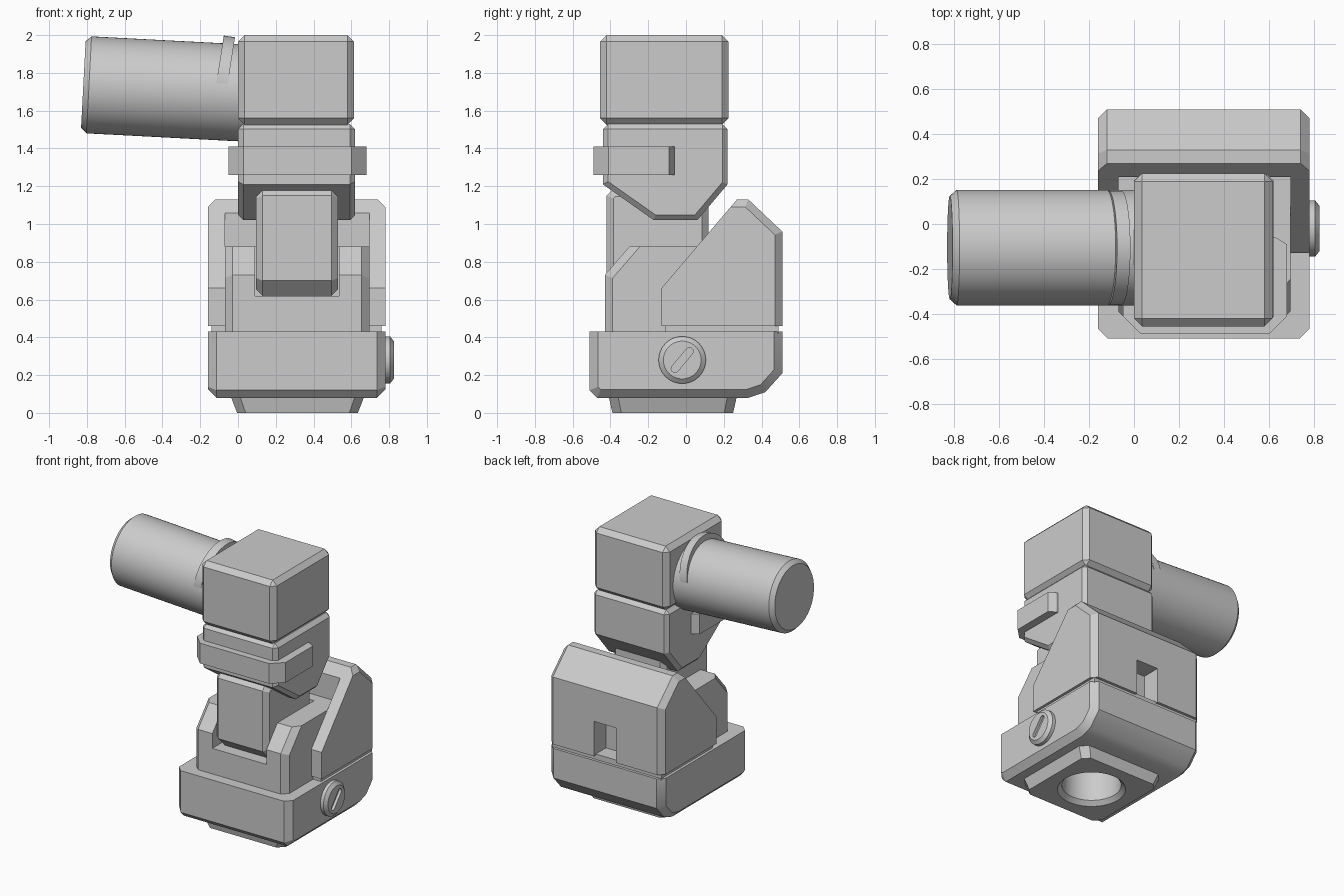
import bpy, bmesh
from math import radians, cos, sin, pi
from mathutils import Matrix

if "Cube" in bpy.data.objects:
    bpy.data.objects.remove(bpy.data.objects["Cube"], do_unlink=True)

GREY = (0.6, 0.6, 0.6, 1)
grey = bpy.data.materials.new("plain grey")
grey.use_nodes = True
grey.diffuse_color = GREY
grey.node_tree.nodes["Principled BSDF"].inputs["Base Color"].default_value = GREY


def finish(bm, name):
    bmesh.ops.recalc_face_normals(bm, faces=bm.faces[:])
    mesh = bpy.data.meshes.new(name)
    bm.to_mesh(mesh)
    bm.free()
    obj = bpy.data.objects.new(name, mesh)
    bpy.context.collection.objects.link(obj)
    mesh.materials.append(grey)
    return obj


def prism(name, pts, lo, hi, axis="x", bevel=0, rule=None):
    """Extrude an outline along x (points y,z) or z (points x,y); chamfer edges picked by rule."""
    bm = bmesh.new()
    place = (lambda t, u, v: (t, u, v)) if axis == "x" else (lambda t, u, v: (u, v, t))
    near, far = [[bm.verts.new(place(t, u, v)) for u, v in pts] for t in (lo, hi)]
    bm.faces.new(near)
    bm.faces.new(far)
    for i in range(len(pts)):
        j = (i + 1) % len(pts)
        bm.faces.new((near[i], near[j], far[j], far[i]))
    if bevel:
        def chosen(e):
            a, b = e.verts[0].co, e.verts[1].co
            return rule is None or rule((a + b) / 2, (b - a).normalized())
        bmesh.ops.recalc_face_normals(bm, faces=bm.faces[:])
        bmesh.ops.bevel(bm, geom=[e for e in bm.edges if chosen(e)], offset=bevel,
                        segments=1, profile=0.5, affect="EDGES", clamp_overlap=True)
    return finish(bm, name)


def box(name, x, y, z, bevel=0, rule=None):
    return prism(name, [(x[0], y[0]), (x[1], y[0]), (x[1], y[1]), (x[0], y[1])],
                 z[0], z[1], "z", bevel, rule)


def lathe(name, profile, loc, tilt, segs=64):
    """Closed round solid from (radius, height) rings, tilted about y."""
    bm = bmesh.new()
    rings = [[bm.verts.new((r * cos(2 * pi * i / segs), r * sin(2 * pi * i / segs), h))
              for i in range(segs)] for r, h in profile]
    for a, b in zip(rings, rings[1:]):
        for i in range(segs):
            j = (i + 1) % segs
            bm.faces.new((a[i], a[j], b[j], b[i]))
    bm.faces.new(rings[0])
    bm.faces.new(rings[-1])
    bm.transform(Matrix.Translation(loc) @ Matrix.Rotation(radians(tilt), 4, "Y"))
    return finish(bm, name)


def activate(obj):
    bpy.ops.object.select_all(action="DESELECT")
    obj.select_set(True)
    bpy.context.view_layer.objects.active = obj


def cut(obj, *cutters):
    activate(obj)
    for cutter in cutters:
        cutter.hide_render = True
        mod = obj.modifiers.new("cut", "BOOLEAN")
        mod.operation, mod.solver, mod.object = "DIFFERENCE", "EXACT", cutter
        bpy.ops.object.modifier_apply(modifier=mod.name)
        bpy.data.objects.remove(cutter, do_unlink=True)


def smooth(obj):
    activate(obj)
    bpy.ops.object.shade_smooth_by_angle(angle=radians(30))


def on_cap(d):
    return abs(d.x) < 0.5


# Base with sloped rear underside, tapered foot and round socket
base = prism("base", [(-.51, .43), (-.51, .12), (-.47, .08), (.33, .08), (.42, .11),
                      (.51, .21), (.51, .43)], -.16, .78, bevel=.045,
             rule=lambda m, d: on_cap(d) and m.z < .42)
foot = box("foot", (-.04, .67), (-.41, .27), (0, .09), .05, lambda m, d: abs(d.z) > .5)
for v in foot.data.vertices:
    if v.co.z < .01:
        v.co.x = .315 + (v.co.x - .315) * .9
        v.co.y = -.07 + (v.co.y + .07) * .94
SOCKET = [(.25, -.02), (.23, 0), (.2, .03), (.2, .3)]
for part in (base, foot):
    cut(part, lathe("socket_cutter", SOCKET, (.315, -.07, 0), 0))
    smooth(part)

# Rear housing: two sloping cheeks joined by a back wall with a notch
housing = prism("rear_housing", [(-.13, .46), (-.13, .66), (.27, 1.13), (.33, 1.13),
                                 (.51, .96), (.51, .46)], -.16, .78, bevel=.04,
                rule=lambda m, d: on_cap(d) and m.y > .28 and m.z > .5)
cut(housing,
    box("cheek_gap_cutter", (-.07, .695), (-.4, .21), (.3, 1.4)),
    box("notch_cutter", (.22, .4), (.37, .7), (.4, .72)))
box("housing_seam", (-.14, .76), (-.11, .49), (.42, .47))

# Inner block with a slot that holds the arm
block = prism("inner_block", [(-.43, .42), (-.43, .73), (-.3, .88), (.22, .88), (.22, .42)],
              -.07, .695, bevel=.042,
              rule=lambda m, d: on_cap(d) and m.y < -.3)
cut(block, box("slot_cutter", (.09, .535), (-.6, .13), (.62, 1.2)))

# Arm
prism("arm", [(-.42, .7), (-.34, .62), (.12, .62), (.12, 1.18), (-.39, 1.18), (-.42, 1.15)],
      .095, .53, bevel=.035, rule=lambda m, d: on_cap(d))

# Lower head with tapered underside, and the bracket wrapped around it
prism("lower_head", [(-.44, 1.21), (-.17, 1.02), (.06, 1.02), (.22, 1.21), (.22, 1.53),
                     (-.44, 1.53)], 0, .62, bevel=.028,
      rule=lambda m, d: on_cap(d) or m.z > 1.5)
prism("bracket", [(-.05, -.41), (.03, -.49), (.6, -.49), (.68, -.41), (.68, -.09), (.63, -.06),
                  (0, -.06), (-.05, -.09)], 1.26, 1.41, "z")

# Upper head
box("upper_head", (0, .615), (-.455, .225), (1.525, 2), .035)

# Barrel and its raised collar
smooth(lathe("barrel", [(.257, 0), (.257, .89), (.23, .92)], (.1, -.105, 1.69), -87))
smooth(lathe("barrel_collar", [(.253, -.03), (.253, .03)], (-.085, -.105, 1.743), -81))

# Side screw with a diagonal rounded slot
screw = lathe("side_screw", [(.125, 0), (.125, .03), (.1, .05)], (.775, -.02, .28), 90, 48)
slot = []
for end in (0, pi):
    for k in range(9):
        a = radians(50) + end - pi / 2 + k * pi / 8
        mid = radians(50) + end
        slot.append((-.02 + .06 * cos(mid) + .02 * cos(a), .28 + .06 * sin(mid) + .02 * sin(a)))
cut(screw, prism("screw_slot_cutter", slot, .805, .9))
smooth(screw)
